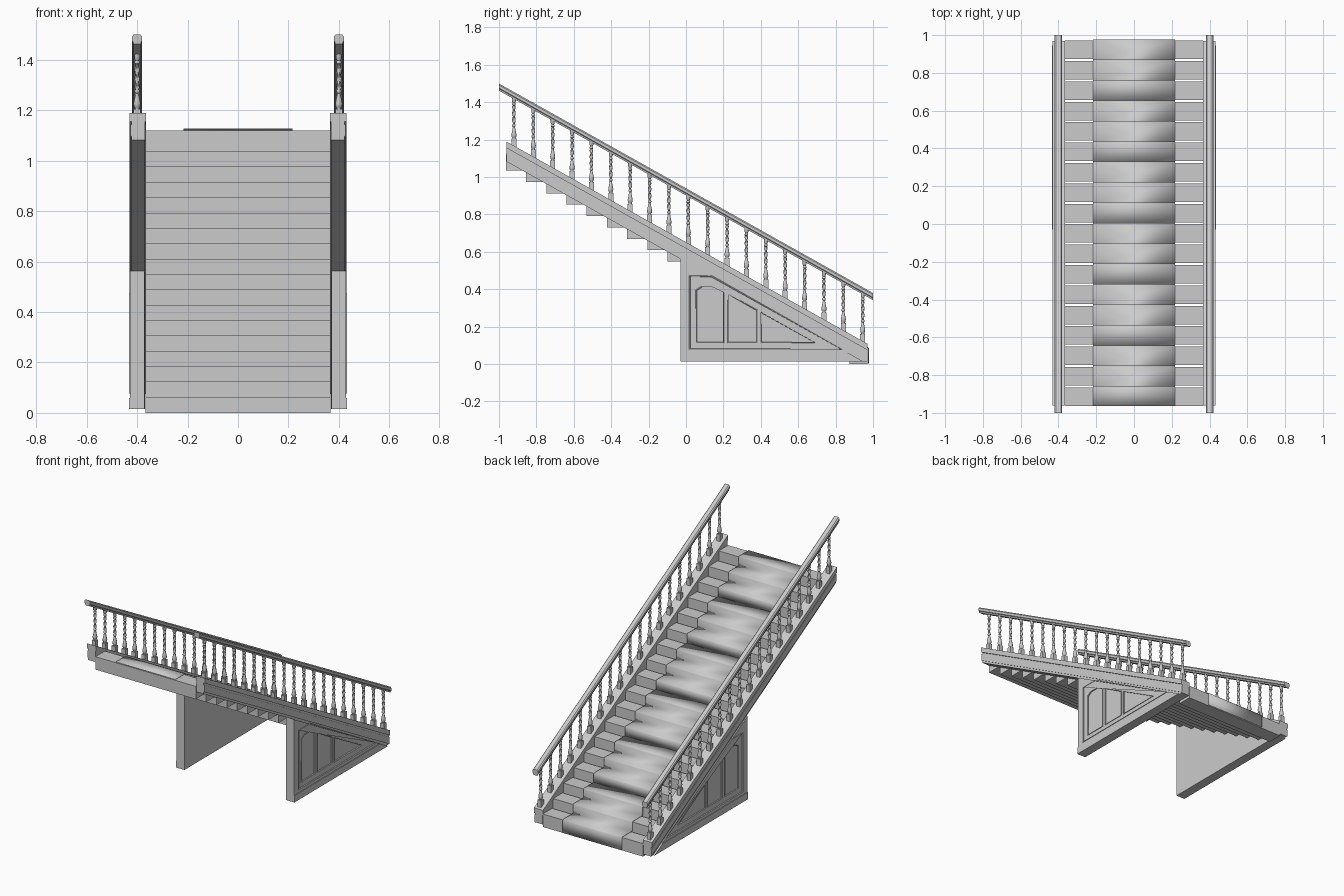
import bpy, bmesh, math
from mathutils import Matrix

if "Cube" in bpy.data.objects:
    bpy.data.objects.remove(bpy.data.objects["Cube"])

S = 0.56                                   # slope of the flight
col = bpy.context.scene.collection
YZX = Matrix(((0, 0, 1), (1, 0, 0), (0, 1, 0))).to_4x4()   # draw in (y, z), extrude along x


def add(name, bm, mirror=False, smooth=None):
    bmesh.ops.remove_doubles(bm, verts=bm.verts, dist=1e-5)
    bmesh.ops.recalc_face_normals(bm, faces=bm.faces)
    me = bpy.data.meshes.new(name)
    bm.to_mesh(me)
    bm.free()
    for p in me.polygons:
        p.use_smooth = smooth is not None
    if smooth is not None:
        me.set_sharp_from_angle(angle=math.radians(smooth))
    ob = bpy.data.objects.new(name, me)
    col.objects.link(ob)
    if mirror:
        ob.modifiers.new("mirror", 'MIRROR')
    return ob


def curve_part(name, loops, x0, x1, bevel=0):
    """Side outlines (with holes) extruded from x0 to x1, or a round bead if bevel is set."""
    cu = bpy.data.curves.new(name, 'CURVE')
    if bevel:
        cu.dimensions, cu.bevel_depth, cu.bevel_resolution = '3D', bevel, 1
    else:
        cu.dimensions, cu.fill_mode, cu.extrude = '2D', 'BOTH', (x1 - x0) / 2
    for loop in loops:
        sp = cu.splines.new('POLY')
        sp.points.add(len(loop) - 1)
        for p, (y, z) in zip(sp.points, loop):
            p.co = (y, z, 0, 1)
        sp.use_cyclic_u = True
    tmp = bpy.data.objects.new(name + "_tmp", cu)
    col.objects.link(tmp)
    dg = bpy.context.evaluated_depsgraph_get()
    me = bpy.data.meshes.new_from_object(tmp.evaluated_get(dg))
    bm = bmesh.new()
    bm.from_mesh(me)
    bm.transform(Matrix.Translation(((x0 + x1) / 2, 0, 0)) @ YZX)
    bpy.data.objects.remove(tmp)
    bpy.data.meshes.remove(me)
    return add(name, bm, True)


def sloped(c_top, c_bot, y0, y1):
    """Parallelogram band following the slope."""
    return [(y0, c_top - S * y0), (y0, c_bot - S * y0), (y1, c_bot - S * y1), (y1, c_top - S * y1)]


# stringers with cap and lower band
curve_part("stringer", [[(-.96, 1.188), (.97, .107), (.97, .015), (.946, .015), (-.96, 1.083)]], .368, .422)
curve_part("stringer_cap", [sloped(.652, .618, -.96, .97)], .365, .431)
curve_part("stringer_band", [sloped(.606, .56, -.96, .97)], .40, .427)

# side panels: core, stile layer with three openings, outer frame layer
tri = [(-.03, .015), (.946, .015), (-.03, .562)]
frame = [(.02, .08), (.83, .08), (.135, .47), (.02, .47)]
fields = [[(.055, .115), (.2, .115), (.2, .39), (.155, .415), (.085, .415), (.055, .395)],
          [(.225, .115), (.38, .115), (.38, .288), (.225, .375)],
          [(.4, .115), (.69, .115), (.4, .277)]]
curve_part("side_panel_core", [tri], .37, .414)
curve_part("side_panel_stiles", [tri] + fields, .414, .422)
curve_part("side_panel_frame", [tri, frame], .422, .429)
curve_part("side_panel_frame_bead", [frame], .427, .427, .005)
curve_part("side_panel_field_beads", fields, .421, .421, .004)
curve_part("side_panel_plinth", [[(-.03, .015), (.946, .015), (.866, .06), (-.03, .06)]], .40, .433)

# handrails: moulded section swept down the slope
bm = bmesh.new()
half = [(.014, 0), (.016, .01), (.02, .014), (.02, .03), (.013, .038)]
section = half + [(-x, z) for x, z in reversed(half)]
ends = [[bm.verts.new((.4 + x, y, .902 + z - S * y)) for x, z in section] for y in (-1, 1)]
for i in range(len(section)):
    j = (i + 1) % len(section)
    bm.faces.new((ends[0][i], ends[0][j], ends[1][j], ends[1][i]))
for e in ends:
    bm.faces.new(e)
add("handrail", bm, True)

# separate step blocks
Y0, RUN, RISE, W, N = -.963, .108, .0609, .098, 18
for i in range(N):
    bm = bmesh.new()
    bmesh.ops.create_cube(bm, size=1, matrix=Matrix.Translation((0, Y0 + RUN * i + W / 2, 1.0775 - RISE * i))
                          @ Matrix.Diagonal((.732, W, .085, 1)))
    add(f"step_{i + 1}", bm)

# carpet runner in six lengths of three steps
for k in range(6):
    pts = []
    for i in range(3 * k, 3 * k + 3):
        y, z = Y0 + RUN * i, 1.125 - RISE * i
        nose = y + W + .005
        pts += [(y if i == 0 else y - .005, z), (nose - .006, z), (nose, z - .006)]
    pts.append((nose, .003 if k == 5 else z - RISE))
    bm = bmesh.new()
    rows = [[bm.verts.new((x, y, z)) for x in (-.216, .216)] for y, z in pts]
    for a, b in zip(rows, rows[1:]):
        bm.faces.new((a[0], a[1], b[1], b[0]))
    ob = add(f"carpet_{k + 1}", bm, smooth=180)
    mod = ob.modifiers.new("thickness", 'SOLIDIFY')
    mod.thickness, mod.offset = .004, 0

# baluster: square foot, turned vase, twisted shaft
bm = bmesh.new()
bmesh.ops.create_cube(bm, size=1, matrix=Matrix.Translation((0, 0, .014)) @ Matrix.Diagonal((.027, .027, .048, 1)))
rings = [(h, r, 0, 0) for h, r in ((.036, .009), (.043, .009), (.048, .013), (.06, .014), (.075, .011),
                                   (.1, .006), (.105, .010), (.111, .010), (.116, .006))]
rings += [(.12 + .09 * t / 20, .0075, .35, t / 20 * 2.5 * math.pi) for t in range(21)]
rings += [(h, r, 0, 0) for h, r in ((.214, .006), (.218, .010), (.225, .010), (.23, .007), (.238, .011), (.258, .011))]
SEG = 10
loops = []
for h, r, lobe, ph in rings:
    loops.append([])
    for s in range(SEG):
        a = 2 * math.pi * s / SEG
        q = r * (1 + lobe * math.cos(2 * (a - ph)))
        loops[-1].append(bm.verts.new((q * math.cos(a), q * math.sin(a), h)))
for a, b in zip(loops, loops[1:]):
    for s in range(SEG):
        t = (s + 1) % SEG
        bm.faces.new((a[s], a[t], b[t], b[s]))
bm.faces.new(loops[0])
bm.faces.new(loops[-1])
first = add("baluster_1", bm, smooth=40)

# nineteen balusters on each side
n = 0
for side in (-1, 1):
    for i in range(19):
        n += 1
        ob = first
        if n > 1:
            ob = bpy.data.objects.new(f"baluster_{n}", first.data)
            col.objects.link(ob)
        y = -.92 + .1036 * i
        ob.location = (side * .4, y, .652 - S * y)
